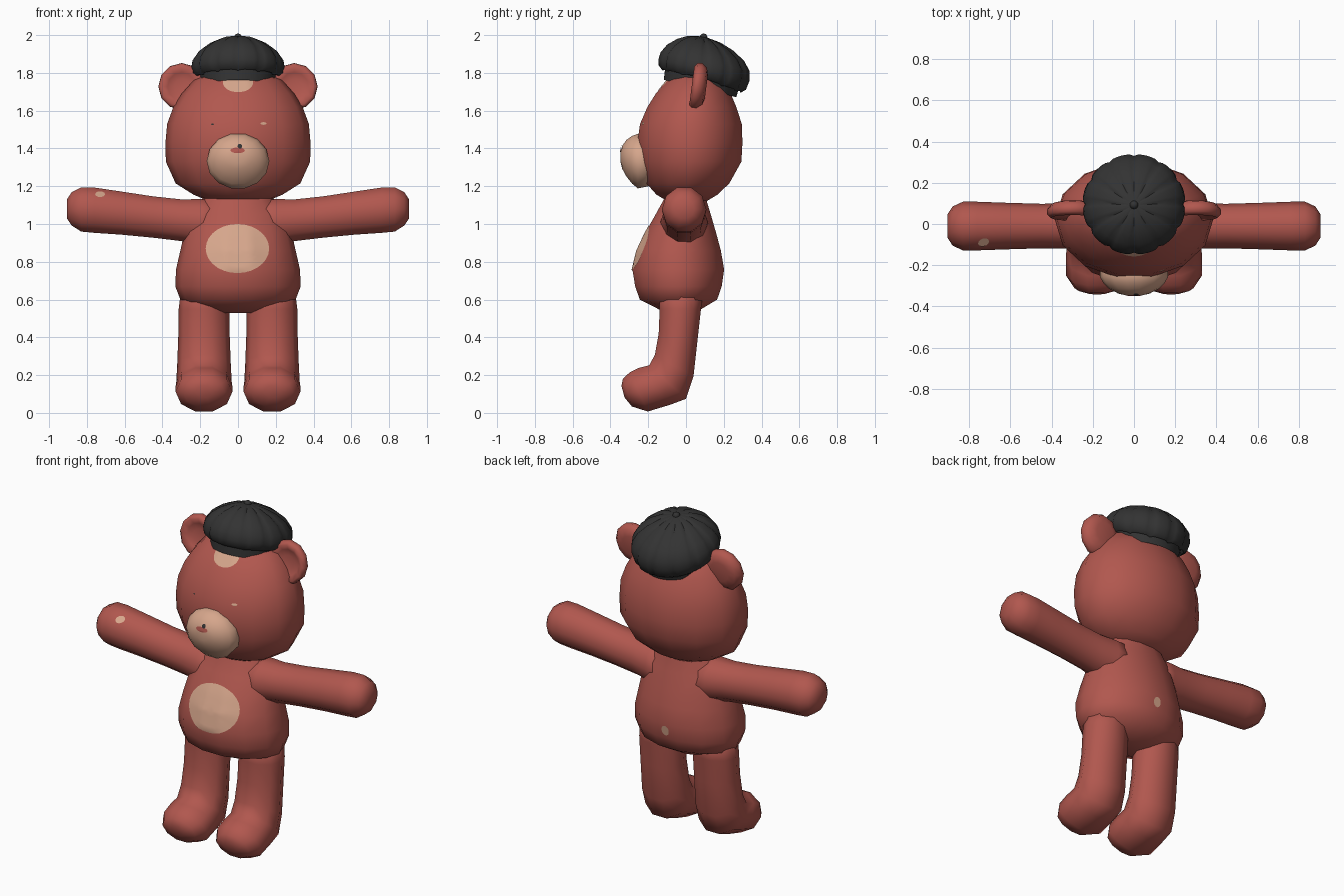
import bpy, bmesh, math
from mathutils import Vector, Matrix
from mathutils.bvhtree import BVHTree

if "Cube" in bpy.data.objects:
    bpy.data.objects.remove(bpy.data.objects["Cube"])


def mat(name, rgb):
    m = bpy.data.materials.new(name)
    m.diffuse_color = (*rgb, 1)
    m.use_nodes = True
    m.node_tree.nodes["Principled BSDF"].inputs["Base Color"].default_value = m.diffuse_color
    return m


RED = mat("red fur", (0.44, 0.096, 0.077))
TAN = mat("tan fur", (0.67, 0.38, 0.26))
BLACK = mat("charcoal cloth", (0.033, 0.033, 0.033))


def finish(bm, name, material, sharp=None):
    bmesh.ops.recalc_face_normals(bm, faces=bm.faces)
    me = bpy.data.meshes.new(name)
    bm.to_mesh(me)
    bm.free()
    me.materials.append(material)
    me.shade_smooth()
    if sharp:
        me.set_sharp_from_angle(angle=math.radians(sharp))
    ob = bpy.data.objects.new(name, me)
    bpy.context.collection.objects.link(ob)
    return ob


def skin_rings(rings):
    """Join lists of points into a closed tube."""
    bm = bmesh.new()
    rows = [[bm.verts.new(p) for p in r] for r in rings]
    n = len(rows[0])
    for a, b in zip(rows, rows[1:]):
        for i in range(n):
            j = (i + 1) % n
            bm.faces.new((a[i], a[j], b[j], b[i]))
    bm.faces.new(rows[0])
    bm.faces.new(rows[-1])
    return bm


def ring(c, u, v, n):
    c, u, v = Vector(c), Vector(u), Vector(v)
    return [c + u * math.cos(2 * math.pi * i / n) + v * math.sin(2 * math.pi * i / n)
            for i in range(n)]


def loft(name, material, rings, n):
    return finish(skin_rings([ring(*r, n) for r in rings]), name, material)


def stack(name, material, rows, n):
    """Upright loft from rows of (z, front y, back y, half width)."""
    return loft(name, material, [((0, (f + b) / 2, z), (w, 0, 0), (0, (b - f) / 2, 0))
                                 for z, f, b, w in rows], n)


def patch(name, material, target, x, z, rx, rz, side=-1, lift=0.004):
    """Thin painted ellipse projected onto the front (-1) or back (+1) of a part."""
    me = target.data
    tree = BVHTree.FromPolygons([v.co for v in me.vertices],
                                [p.vertices[:] for p in me.polygons])
    rings = []
    for k in range(1, 8):
        pts = []
        for p in ring((x, side * 2, z), (rx * k / 7, 0, 0), (0, 0, rz * k / 7), 28):
            hit = tree.ray_cast(p, Vector((0, -side, 0)))[0]
            pts.append((hit or Vector((p.x, 0, p.z))) + Vector((0, side * lift, 0)))
        rings.append(pts)
    bm = skin_rings(rings)
    bm.faces.ensure_lookup_table()
    bm.faces.remove(bm.faces[-1])  # keep only the surface sheet
    ob = finish(bm, name, material)
    if sum(p.normal.y for p in ob.data.polygons) * side < 0:
        ob.data.flip_normals()


# Torso and head
torso = stack("torso", RED, [
    (0.53, -0.11, 0.05, 0.14), (0.60, -0.25, 0.17, 0.305), (0.67, -0.275, 0.195, 0.332),
    (0.76, -0.29, 0.208, 0.328), (0.86, -0.265, 0.19, 0.305), (0.95, -0.222, 0.165, 0.285),
    (1.05, -0.165, 0.135, 0.25), (1.13, -0.12, 0.11, 0.19), (1.20, -0.10, 0.10, 0.16)], 14)
head = stack("head", RED, [
    (1.12, -0.10, 0.11, 0.15), (1.155, -0.16, 0.17, 0.235), (1.215, -0.215, 0.235, 0.33),
    (1.33, -0.255, 0.30, 0.382), (1.43, -0.265, 0.306, 0.384), (1.53, -0.25, 0.302, 0.375),
    (1.62, -0.21, 0.272, 0.342), (1.69, -0.165, 0.242, 0.298), (1.76, -0.105, 0.20, 0.235),
    (1.81, -0.03, 0.13, 0.13)], 14)

# Muzzle, lofted forwards: (y, z, half width, half height)
muzzle = loft("muzzle", TAN, [((0, y, z), (w, 0, 0), (0, 0, h)) for y, z, w, h in [
    (-0.18, 1.335, 0.16, 0.135), (-0.255, 1.333, 0.166, 0.148), (-0.285, 1.34, 0.15, 0.13),
    (-0.315, 1.348, 0.12, 0.10), (-0.338, 1.353, 0.075, 0.062), (-0.346, 1.355, 0.04, 0.03)]], 14)

# Limbs and ears, one per side
for s, tag in ((-1, "left"), (1, "right")):
    arm = loft(tag + "_arm", RED, [((s * x, -0.01, z), (0, d, 0), (0, 0, h)) for x, z, d, h in [
        (0.10, 1.00, 0.13, 0.13), (0.20, 1.01, 0.125, 0.128), (0.30, 1.02, 0.11, 0.116),
        (0.45, 1.037, 0.108, 0.115), (0.62, 1.058, 0.113, 0.12), (0.76, 1.073, 0.118, 0.126),
        (0.83, 1.077, 0.118, 0.123), (0.88, 1.08, 0.095, 0.093), (0.906, 1.08, 0.055, 0.052)]], 10)
    if s < 0:
        patch("arm_spot", TAN, arm, -0.73, 1.158, 0.026, 0.015)
    # rows of (front y, front z, back y, back z, half width)
    loft(tag + "_leg", RED, [
        ((s * 0.18, (a + c) / 2, (b + d) / 2), (w, 0, 0), (0, (c - a) / 2, (d - b) / 2))
        for a, b, c, d, w in [
            (-0.15, 0.66, 0.10, 0.66, 0.12), (-0.145, 0.55, 0.085, 0.55, 0.134),
            (-0.15, 0.42, 0.068, 0.40, 0.136), (-0.17, 0.31, 0.045, 0.19, 0.142),
            (-0.20, 0.256, 0.005, 0.07, 0.147), (-0.255, 0.243, -0.08, 0.038, 0.15),
            (-0.30, 0.22, -0.20, 0.002, 0.15), (-0.335, 0.185, -0.285, 0.03, 0.11),
            (-0.342, 0.145, -0.325, 0.08, 0.05)]], 10)
    # cupped ear: rows of (y, radius)
    loft(tag + "_ear", RED, [
        ((s * 0.298, y, 1.728), (r, 0, 0), (0, 0.13 * r, r))
        for y, r in [(0.108, 0.06), (0.098, 0.10), (0.07, 0.124), (0.045, 0.123),
                     (0.03, 0.106), (0.048, 0.075), (0.056, 0.04)]], 12)

# Painted markings
patch("belly_patch", TAN, torso, -0.003, 0.87, 0.168, 0.13)
patch("forehead_patch", TAN, head, 0, 1.748, 0.08, 0.05)
patch("tail_spot", TAN, torso, 0, 0.72, 0.024, 0.03, side=1)
patch("right_eye", TAN, head, 0.135, 1.532, 0.016, 0.007)
patch("left_eye", BLACK, head, -0.135, 1.528, 0.007, 0.004)
patch("nose", RED, muzzle, -0.002, 1.39, 0.038, 0.015)
patch("nose_tip", BLACK, muzzle, 0.01, 1.412, 0.012, 0.012, lift=0.006)

# Pleated cap: rows of (radius, height, y shift, pleat depth, rear droop)
cap_tilt = Matrix.Translation((0, 0.095, 1.815)) @ Matrix.Rotation(math.radians(-12), 4, "X")
N = 72
rings = []
for r, h, dy, pleat, droop in [
        (0.185, -0.085, 0, 0, 0), (0.197, -0.095, 0, 0, 0.01), (0.203, -0.035, 0, 0, 0),
        (0.222, -0.042, 0, 0.05, 0.03), (0.242, -0.025, 0, 0.06, 0.03),
        (0.250, 0.005, 0, 0.045, 0.01), (0.243, 0.045, -0.003, 0.03, 0), (0.21, 0.092, -0.01, 0.03, 0),
        (0.155, 0.132, -0.02, 0.03, 0), (0.09, 0.16, -0.032, 0.03, 0), (0.03, 0.17, -0.038, 0, 0)]:
    pts = []
    for i in range(N):
        t = 2 * math.pi * i / N
        crease = (1 - abs(math.sin(6 * t))) ** 3
        q = r * (1 - pleat * crease)
        z = h - 0.006 * crease * (pleat > 0) - droop * max(0, math.sin(t))
        pts.append(cap_tilt @ Vector((q * math.cos(t), q * math.sin(t) + dy, z)))
    rings.append(pts)
finish(skin_rings(rings), "cap", BLACK, 50)

# Button on top of the cap
bm = bmesh.new()
bmesh.ops.create_uvsphere(bm, u_segments=12, v_segments=8, radius=0.021,
                          matrix=cap_tilt @ Matrix.Translation((0, -0.038, 0.168)))
finish(bm, "cap_button", BLACK)
